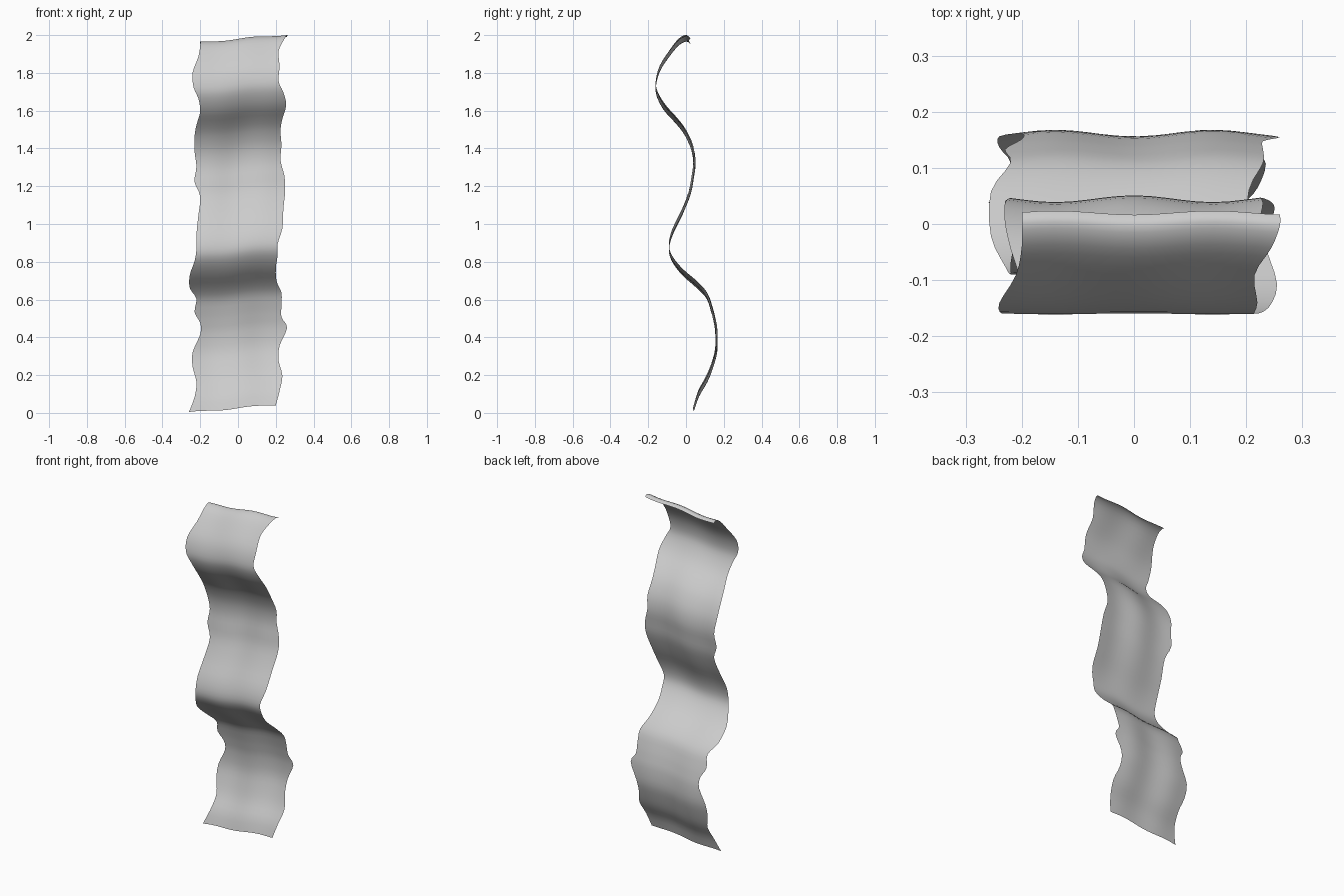
import bpy
import bmesh
import math

# Remove the default cube
default_cube = bpy.data.objects.get("Cube")
if default_cube:
    bpy.data.objects.remove(default_cube, do_unlink=True)

COLUMNS = 16
STEPS = 3

# Stations from bottom to top, in hundredths: height, depth, left edge, right edge
STATIONS = [
    (2.5, 4, -26, 20), (10, 6.5, -23, 22), (18, 11, -22, 23.5),
    (26, 14, -24, 21.5), (34, 16, -24, 22), (43, 16, -20, 26),
    (49, 15, -20, 23), (55, 13.5, -23, 23), (62, 11, -22, 23),
    (68, 6, -25.5, 20.5), (75, -2, -25.5, 20), (82, -7.5, -23, 21),
    (88, -9, -22, 21), (96, -7, -22, 23.5), (106, -2, -21, 24),
    (116, 2, -20, 25), (124, 3.5, -23, 24.5), (132, 4.5, -22, 22.5),
    (140, 3.5, -23, 23), (148, 0, -23, 22.5), (154, -4.5, -22, 23.5),
    (161, -11, -20, 25.5), (168, -15, -21, 24), (174, -16, -23.5, 21.5),
    (182, -14, -24, 22), (190, -9, -21, 21.5), (196, -4, -20, 24.5),
    (198, 0, -20, 26), (197, 2, -20, 26),
]


def smooth_value(before, start, end, after, t):
    """Catmull-Rom blend between start and end."""
    slope_in = (end - before) / 2
    slope_out = (after - start) / 2
    rise = t * t * (3 - 2 * t)
    return (start + (end - start) * rise
            + slope_in * t * (1 - t) ** 2
            - slope_out * t * t * (1 - t))


def refined_stations(stations, steps):
    """Yield evenly subdivided stations along the strip, in metres."""
    last = len(stations) - 1
    for index in range(last):
        neighbours = [stations[min(max(index + offset, 0), last)]
                      for offset in (-1, 0, 1, 2)]
        for step in range(steps):
            yield [smooth_value(*values, step / steps) / 100
                   for values in zip(*neighbours)]
    yield [value / 100 for value in stations[last]]


def sheet_point(height, depth, left, right, across):
    """Place one point of the sheet, with a sideways tilt and shallow ripples."""
    x = left + (right - left) * across
    ripple_size = 0.006 * math.cos(math.tau * (height - 1.3) / 1.9)
    y = depth + ripple_size * math.cos(math.tau * x / 0.28)
    z = height + 0.09 * x + 0.004 * math.sin(math.tau * x / 0.3)
    return x, y, max(z, 0)


def make_material(name, colour):
    material = bpy.data.materials.new(name)
    material.use_nodes = True
    material.diffuse_color = colour
    shader = next(node for node in material.node_tree.nodes
                  if node.type == "BSDF_PRINCIPLED")
    shader.inputs["Base Color"].default_value = colour
    return material


# Wavy cloth strip: a grid of quads lofted through the stations
sheet = bmesh.new()
rows = []
for station in refined_stations(STATIONS, STEPS):
    rows.append([sheet.verts.new(sheet_point(*station, column / COLUMNS))
                 for column in range(COLUMNS + 1)])
for lower, upper in zip(rows, rows[1:]):
    for column in range(COLUMNS):
        face = sheet.faces.new((lower[column], lower[column + 1],
                                upper[column + 1], upper[column]))
        face.smooth = True

mesh = bpy.data.meshes.new("wavy_strip")
sheet.to_mesh(mesh)
sheet.free()
mesh.materials.append(make_material("light grey cloth", (0.6, 0.6, 0.6, 1)))
wavy_strip = bpy.data.objects.new("wavy_strip", mesh)
bpy.context.collection.objects.link(wavy_strip)
